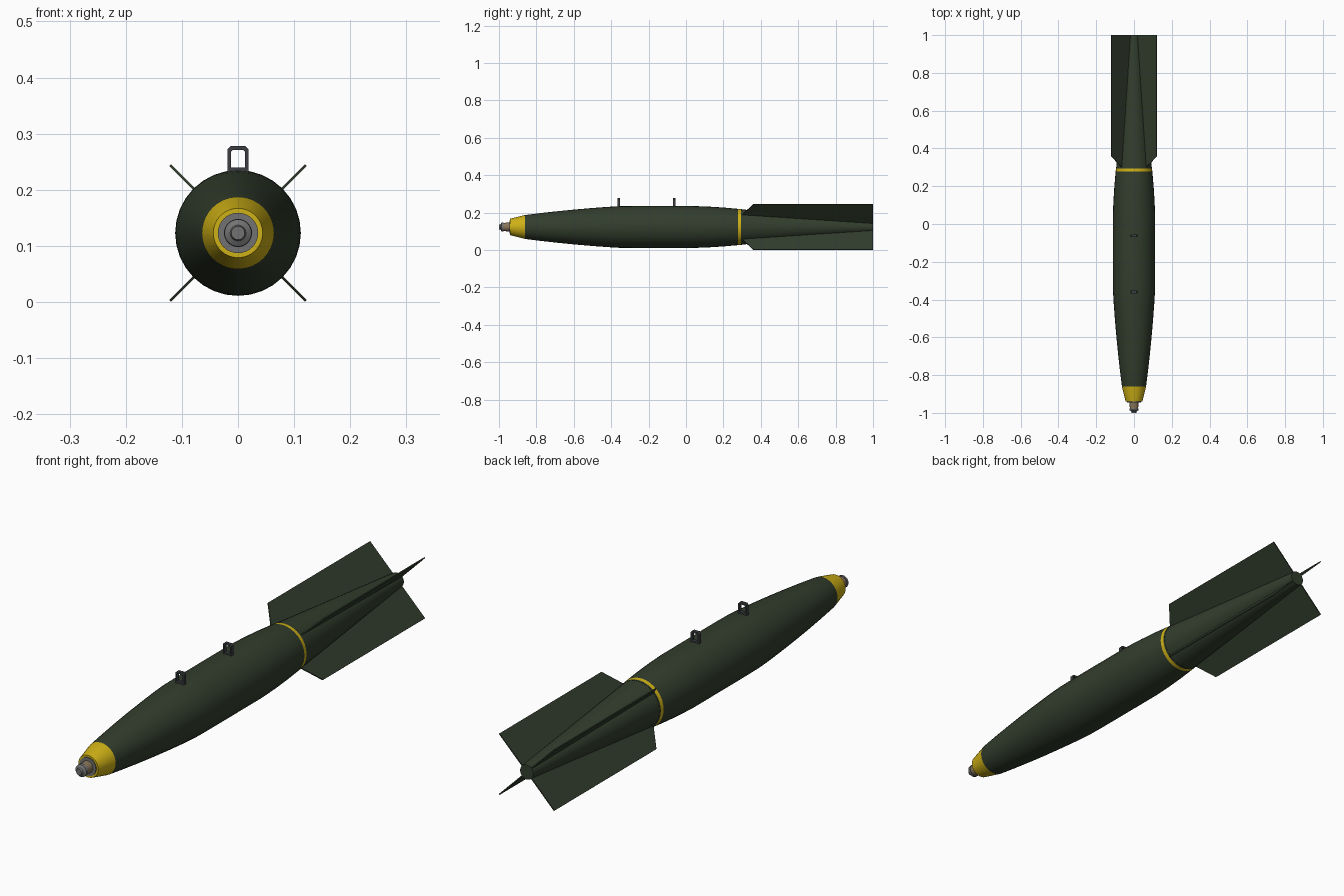
import bpy, bmesh, math
from mathutils import Vector, Matrix

if "Cube" in bpy.data.objects:
    bpy.data.objects.remove(bpy.data.objects["Cube"])

AXIS_Z = 0.123
SIDES = 32


def material(name, rgb):
    m = bpy.data.materials.new(name)
    m.diffuse_color = (*rgb, 1)
    m.use_nodes = True
    m.node_tree.nodes["Principled BSDF"].inputs["Base Color"].default_value = m.diffuse_color
    return m


GREEN = material("olive_green", (0.032, 0.047, 0.026))
YELLOW = material("warning_yellow", (0.62, 0.44, 0.008))
GREY = material("steel_grey", (0.17, 0.17, 0.17))
TAN = material("brass_tan", (0.25, 0.18, 0.10))
DARK = material("dark_iron", (0.045, 0.048, 0.052))


def finish(bm, name, mats, smooth=False):
    bmesh.ops.recalc_face_normals(bm, faces=bm.faces)
    me = bpy.data.meshes.new(name)
    bm.to_mesh(me)
    bm.free()
    for m in mats:
        me.materials.append(m)
    ob = bpy.data.objects.new(name, me)
    bpy.context.collection.objects.link(ob)
    if smooth:
        bpy.ops.object.select_all(action='DESELECT')
        ob.select_set(True)
        bpy.context.view_layer.objects.active = ob
        bpy.ops.object.shade_smooth_by_angle(angle=math.radians(30))
    return ob


def lathe(name, profile, mats, rule=lambda y: 0):
    """Revolve (y, radius) points round the long axis; rule maps face y to a slot."""
    bm = bmesh.new()
    rings = []
    for y, r in profile:
        rings.append([bm.verts.new((r * math.sin(a), y, AXIS_Z + r * math.cos(a)))
                      for a in (2 * math.pi * i / SIDES for i in range(SIDES))])
    for a, b in zip(rings, rings[1:]):
        for i in range(SIDES):
            j = (i + 1) % SIDES
            bm.faces.new((a[i], a[j], b[j], b[i]))
    bm.faces.new(rings[0])
    bm.faces.new(rings[-1])
    for f in bm.faces:
        f.material_index = rule(f.calc_center_median().y)
    return finish(bm, name, mats, True)


def plate(name, outline, holes_from, thickness, mat, matrix):
    """Extrude a flat outline, or the band between two outlines, to a thickness."""
    bm = bmesh.new()
    outer = [bm.verts.new((x, y, -thickness / 2)) for x, y in outline]
    if holes_from:
        inner = [bm.verts.new((x, y, -thickness / 2)) for x, y in holes_from]
        n = len(outer)
        faces = [bm.faces.new((outer[i], outer[(i + 1) % n], inner[(i + 1) % n], inner[i]))
                 for i in range(n)]
    else:
        faces = [bm.faces.new(outer)]
    top = bmesh.ops.extrude_face_region(bm, geom=faces, use_keep_orig=True)["geom"]
    bmesh.ops.translate(bm, vec=(0, 0, thickness),
                        verts=[g for g in top if isinstance(g, bmesh.types.BMVert)])
    bmesh.ops.transform(bm, matrix=matrix, verts=bm.verts)
    return finish(bm, name, [mat])


# Casing with yellow nose band and yellow rear stripe
lathe("casing",
      [(-0.94, 0.044), (-0.86, 0.064), (-0.78, 0.074), (-0.69, 0.084), (-0.60, 0.093),
       (-0.50, 0.1015), (-0.42, 0.1075), (-0.36, 0.111), (-0.28, 0.112), (0.04, 0.112),
       (0.12, 0.109), (0.20, 0.104), (0.279, 0.097), (0.294, 0.0955), (0.30, 0.095)],
      [GREEN, YELLOW], lambda y: int(y < -0.86 or 0.279 < y < 0.294))

# Tapered tail cone
lathe("tail_cone", [(0.296, 0.0945), (1.0, 0.029)], [GREEN])

# Nose fuze: seat disc, brass neck, stepped grey tip
lathe("fuze_seat", [(-0.944, 0.036), (-0.935, 0.036)], [GREY])
lathe("fuze_neck", [(-0.978, 0.022), (-0.94, 0.024)], [TAN])
lathe("fuze_tip", [(-1.0, 0.012), (-0.992, 0.014), (-0.986, 0.024), (-0.976, 0.025)], [GREY])

# Four diagonal fins, rooted inside the tail cone
fin = [(0.015, 0.30), (0.093, 0.30), (0.171, 0.36), (0.171, 1.0), (0.015, 1.0)]
for i in range(4):
    m = (Matrix.Translation((0, 0, AXIS_Z))
         @ Matrix.Rotation(math.radians(45 + 90 * i), 4, 'Y'))
    plate(f"fin_{i + 1}", fin, None, 0.0045, GREEN, m)


# Two chamfered suspension lugs on the top of the casing
def arch(w, low, high, c):
    return [(-w, low), (w, low), (w, high - c), (w - c, high), (-w + c, high), (-w, high - c)]


for name, y in (("front_lug", -0.36), ("rear_lug", -0.062)):
    m = Matrix.Translation((0, y, 0)) @ Matrix.Rotation(math.pi / 2, 4, 'X')
    plate(name, arch(0.0185, 0.228, 0.278, 0.006), arch(0.0125, 0.240, 0.271, 0.003),
          0.014, DARK, m)
